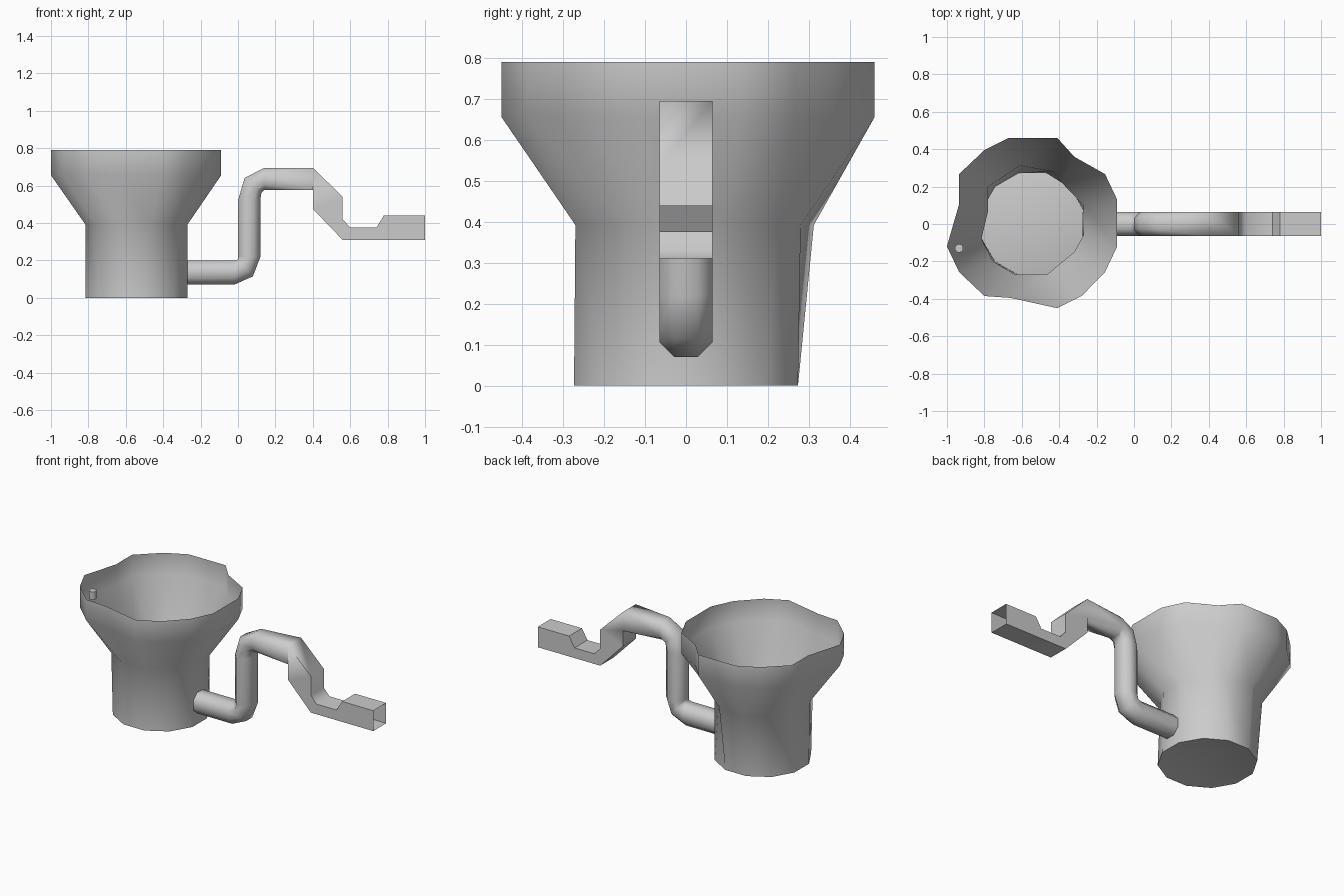
import bpy, bmesh, math

cube = bpy.data.objects.get("Cube")
if cube:
    bpy.data.objects.remove(cube)

# One plain grey for everything
grey = bpy.data.materials.new("plain_grey")
grey.use_nodes = True
colour = (0.6, 0.6, 0.6, 1)
grey.diffuse_color = colour
grey.node_tree.nodes["Principled BSDF"].inputs["Base Color"].default_value = colour


def finish(bm, name, angle):
    bmesh.ops.remove_doubles(bm, verts=bm.verts, dist=0.0005)
    bmesh.ops.recalc_face_normals(bm, faces=bm.faces)
    mesh = bpy.data.meshes.new(name)
    bm.to_mesh(mesh)
    bm.free()
    obj = bpy.data.objects.new(name, mesh)
    mesh.materials.append(grey)
    bpy.context.collection.objects.link(obj)
    bpy.ops.object.select_all(action='DESELECT')
    obj.select_set(True)
    bpy.context.view_layer.objects.active = obj
    bpy.ops.object.shade_smooth_by_angle(angle=math.radians(angle))
    return obj


def ring(bm, points, z):
    return [bm.verts.new((x, y, z)) for x, y in points]


def join(bm, a, b):
    """Zip two closed rings, which may have different counts, by angle."""
    def turn(v):
        return math.atan2(v.co.y, v.co.x - CENTRE)

    def ordered(r):
        return sorted(r, key=turn)
    a, b = ordered(a), ordered(b)
    i = j = 0
    while i < len(a) or j < len(b):
        va, vb = a[i % len(a)], b[j % len(b)]
        na, nb = a[(i + 1) % len(a)], b[(j + 1) % len(b)]
        ta = turn(na) + (2 * math.pi if i + 1 >= len(a) else 0)
        tb = turn(nb) + (2 * math.pi if j + 1 >= len(b) else 0)
        if i < len(a) and j < len(b) and abs(ta - tb) < 0.13:
            bm.faces.new((va, na, nb, vb))
            i, j = i + 1, j + 1
        elif j >= len(b) or (i < len(a) and ta < tb):
            bm.faces.new((va, na, vb))
            i += 1
        else:
            bm.faces.new((va, nb, vb))
            j += 1


# Bowl: irregular rim, sloped funnel, straight pedestal, one thin open shell
CENTRE = -0.543
rim = [(-1, -.12), (-.935, .107), (-.935, .267), (-.8, .395), (-.67, .46), (-.41, .46),
       (-.32, .36), (-.155, .267), (-.09, .13), (-.09, -.12), (-.155, -.257),
       (-.28, -.385), (-.41, -.45), (-.66, -.395), (-.8, -.385), (-.935, -.257)]
throat = [(-.816, -.08), (-.78, .07), (-.78, .2), (-.61, .312), (-.43, .28), (-.385, .22),
          (-.27, .1), (-.27, -.06), (-.32, -.15), (-.465, -.27), (-.636, -.27), (-.754, -.2)]
base = []
for k in range(12):
    t = math.radians(15 + 30 * k)
    base.append((CENTRE + .283 * math.cos(t), .283 * math.sin(t)))

bm = bmesh.new()
rings = [ring(bm, rim, .79), ring(bm, rim, .655), ring(bm, throat, .392), ring(bm, base, 0)]
for upper, lower in zip(rings, rings[1:]):
    join(bm, upper, lower)
# Bowl floor, slightly domed
apex = bm.verts.new((CENTRE, 0, .05))
for k in range(12):
    bm.faces.new((rings[-1][k], rings[-1][(k + 1) % 12], apex))
finish(bm, "bowl", 50)

# Drain pipe: each station is upper edge, lower edge, and corner squareness
stations = [
    (-.275, .2, -.275, .07, .45), (-.02, .2, -.02, .07, .45), (0, .205, .08, .115, .45),
    (0, .22, .12, .22, .45), (0, .52, .12, .53, .45), (.035, .64, .125, .56, .45),
    (.14, .695, .14, .575, .5), (.4, .695, .4, .575, 1), (.56, .54, .4, .475, 1),
    (.56, .42, .54, .33, 1), (.6, .375, .56, .31, 1), (.74, .375, .74, .31, 1),
    (.78, .44, .78, .31, 1), (1, .44, 1, .31, 1)]
HALF = .065
bm = bmesh.new()
previous = None
for ux, uz, lx, lz, k in stations:
    section = [(1, -k), (1, k), (k, 1), (-k, 1), (-1, k), (-1, -k), (-k, -1), (k, -1)]
    loop = []
    for side, up in section:
        f = (up + 1) / 2
        loop.append(bm.verts.new((lx + (ux - lx) * f, side * HALF, lz + (uz - lz) * f)))
    if previous:
        for n in range(8):
            m = (n + 1) % 8
            bm.faces.new((previous[n], previous[m], loop[m], loop[n]))
    previous = loop
finish(bm, "drain_pipe", 50)

# Small button on the inside of the rim
bm = bmesh.new()
bmesh.ops.create_cone(bm, cap_ends=True, segments=10, radius1=.023, radius2=.023, depth=.05)
bmesh.ops.translate(bm, verts=bm.verts, vec=(-.935, -.13, .69))
finish(bm, "button", 40)
